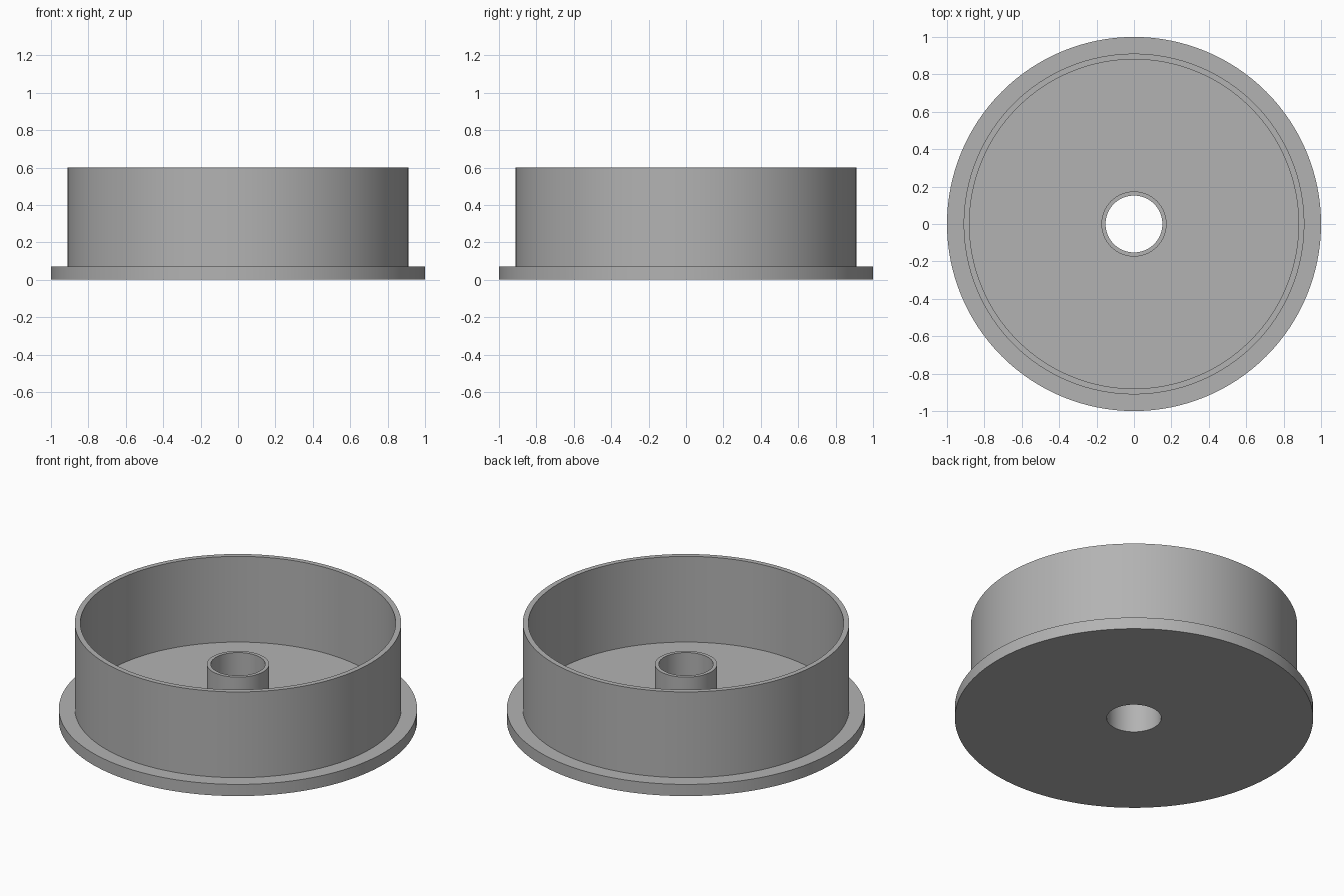
import bpy
import bmesh
import math

cube = bpy.data.objects.get("Cube")
if cube:
    bpy.data.objects.remove(cube, do_unlink=True)

SEGMENTS = 128
FLOOR = 0.072       # flange thickness and floor level
RIM = 0.6           # top of the outer wall
HUB = 0.347         # top of the hollow hub
BORE_R, HUB_R = 0.152, 0.174
WALL_IN, WALL_OUT, FLANGE_R = 0.88, 0.911, 1.0

grey = bpy.data.materials.new("plain grey")
grey.use_nodes = True
colour = (0.45, 0.45, 0.45, 1)
grey.diffuse_color = colour
grey.node_tree.nodes["Principled BSDF"].inputs["Base Color"].default_value = colour


def lathe(name, profile, material):
    """Revolve a closed (radius, height) profile about the z axis."""
    bm = bmesh.new()
    rings = []
    for r, z in profile:
        ring = []
        for i in range(SEGMENTS):
            a = math.tau * i / SEGMENTS
            ring.append(bm.verts.new((r * math.cos(a), r * math.sin(a), z)))
        rings.append(ring)
    for k, low in enumerate(rings):
        high = rings[(k + 1) % len(rings)]
        for i in range(SEGMENTS):
            j = (i + 1) % SEGMENTS
            bm.faces.new((low[i], low[j], high[j], high[i]))
    bmesh.ops.recalc_face_normals(bm, faces=bm.faces)
    mesh = bpy.data.meshes.new(name)
    bm.to_mesh(mesh)
    bm.free()
    mesh.materials.append(material)
    obj = bpy.data.objects.new(name, mesh)
    bpy.context.collection.objects.link(obj)
    bpy.ops.object.select_all(action="DESELECT")
    obj.select_set(True)
    bpy.context.view_layer.objects.active = obj
    bpy.ops.object.shade_smooth_by_angle(angle=math.radians(30))
    return obj


# Flanged cup with a bored central hub, turned as one piece
lathe("flanged_cup", [
    (BORE_R, 0), (FLANGE_R, 0), (FLANGE_R, FLOOR),      # base and flange
    (WALL_OUT, FLOOR), (WALL_OUT, RIM),                 # outer wall
    (WALL_IN, RIM), (WALL_IN, FLOOR),                   # rim and inside wall
    (HUB_R, FLOOR), (HUB_R, HUB), (BORE_R, HUB),        # floor and hub
], grey)
